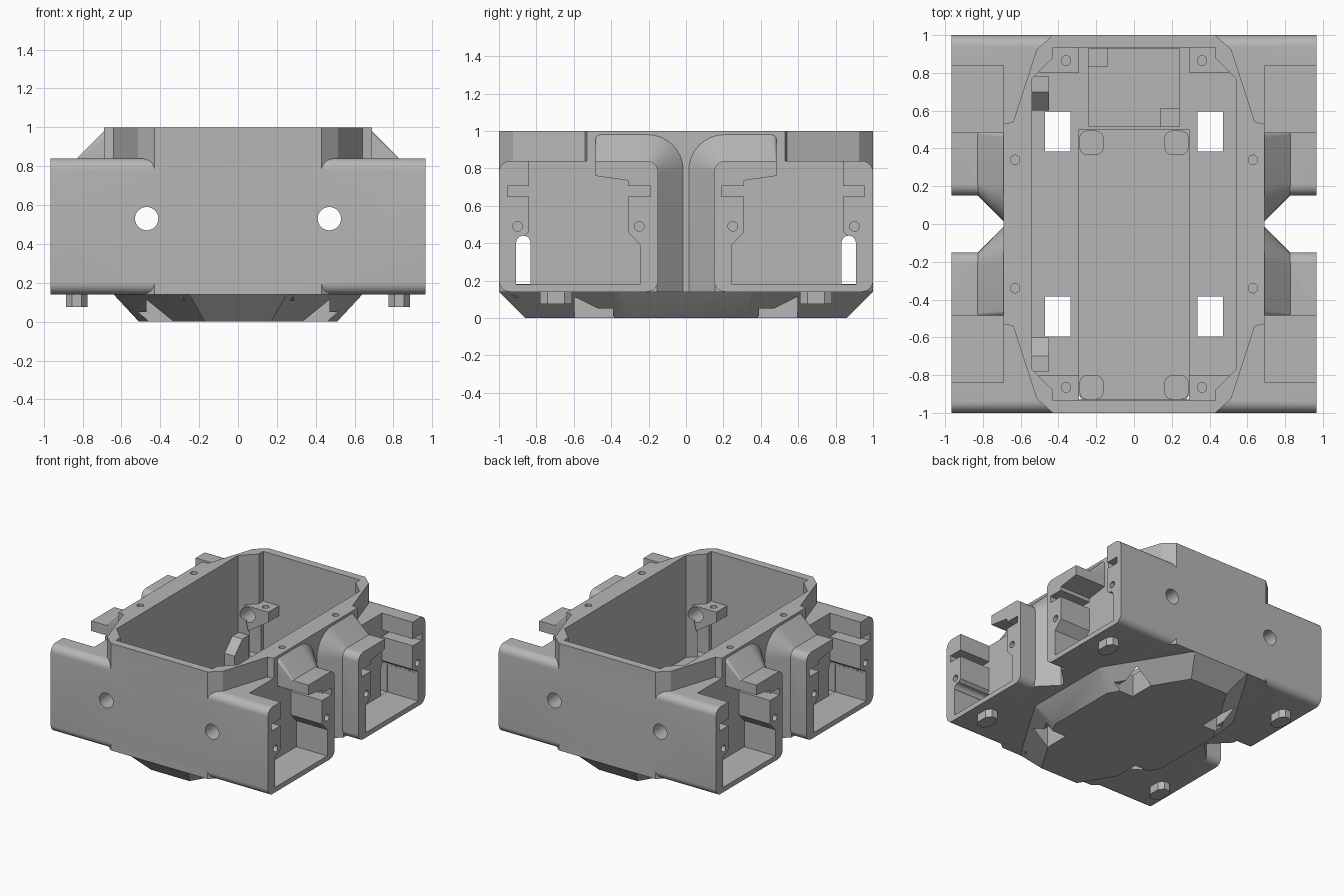
import bpy, bmesh
from math import cos, sin, pi, radians
from mathutils import Vector

cube = bpy.data.objects.get("Cube")
if cube:
    bpy.data.objects.remove(cube, do_unlink=True)

grey = bpy.data.materials.new("plain_grey")
grey.use_nodes = True
grey.diffuse_color = (0.47, 0.47, 0.47, 1)
grey.node_tree.nodes["Principled BSDF"].inputs["Base Color"].default_value = grey.diffuse_color

SIGNS = [(sx, sy) for sx in (1, -1) for sy in (1, -1)]
PLACE = {"x": lambda u, v, w: (w, u, v),
         "y": lambda u, v, w: (u, w, v),
         "z": lambda u, v, w: (u, v, w)}


def finish(name, bm):
    bmesh.ops.recalc_face_normals(bm, faces=bm.faces)
    mesh = bpy.data.meshes.new(name)
    bm.to_mesh(mesh)
    bm.free()
    mesh.materials.append(grey)
    ob = bpy.data.objects.new(name, mesh)
    bpy.context.collection.objects.link(ob)
    return ob


def prism(name, pts, axis, lo, hi, sx=1, sy=1):
    """Extrude a flat outline along an axis, optionally mirrored in x and y."""
    bm = bmesh.new()
    rings = []
    for w in (lo, hi):
        ring = []
        for u, v in pts:
            x, y, z = PLACE[axis](u, v, w)
            ring.append(bm.verts.new((x * sx, y * sy, z)))
        rings.append(ring)
        bm.faces.new(ring)
    n = len(pts)
    for i in range(n):
        j = (i + 1) % n
        bm.faces.new((rings[0][i], rings[0][j], rings[1][j], rings[1][i]))
    return finish(name, bm)


def solid(name, pts):
    """Convex solid around a set of points."""
    bm = bmesh.new()
    for p in pts:
        bm.verts.new(p)
    out = bmesh.ops.convex_hull(bm, input=bm.verts)
    loose = [e for e in out["geom_interior"] if isinstance(e, bmesh.types.BMVert)]
    bmesh.ops.delete(bm, geom=loose, context="VERTS")
    bmesh.ops.dissolve_limit(bm, angle_limit=radians(0.5), verts=bm.verts, edges=bm.edges)
    return finish(name, bm)


def rect(u0, u1, v0, v1):
    return [(u0, v0), (u1, v0), (u1, v1), (u0, v1)]


def rounded(u0, u1, v0, v1, radii, n=8):
    """Rectangle with a radius per corner, counter-clockwise from lower left."""
    pts = []
    corners = [(u0, v0, 1, 1), (u1, v0, -1, 1), (u1, v1, -1, -1), (u0, v1, 1, -1)]
    for k, ((u, v, du, dv), r) in enumerate(zip(corners, radii)):
        if not r:
            pts.append((u, v))
            continue
        for i in range(n + 1):
            a = pi + (k + i / n) * pi / 2
            pts.append((u + du * r + r * cos(a), v + dv * r + r * sin(a)))
    return pts


def circle(u, v, r, n=24):
    return [(u + r * cos(2 * pi * i / n), v + r * sin(2 * pi * i / n)) for i in range(n)]


def four_way(quarter):
    """Closed outline from a quarter listed from the y end to the x side."""
    q = list(quarter)
    return (q + [(x, -y) for x, y in reversed(q)]
            + [(-x, -y) for x, y in q] + [(-x, y) for x, y in reversed(q)])


def combine(tool, op):
    bpy.context.view_layer.objects.active = body
    mod = body.modifiers.new("combine", "BOOLEAN")
    mod.operation, mod.solver, mod.object = op, "EXACT", tool
    bpy.ops.object.modifier_apply(modifier=mod.name)
    bpy.data.objects.remove(tool, do_unlink=True)


def add(tool):
    combine(tool, "UNION")


def cut(tool):
    combine(tool, "DIFFERENCE")


# central hull with tapered corners
body = prism("chassis_body", four_way([(0.43, 1), (0.515, 0.925), (0.64, 0.54), (0.69, 0.53)]),
             "z", 0.14, 1)

# front and rear cross boxes that hold the side pockets
for sy in (1, -1):
    add(prism("cross_box", rounded(0.15, 1, 0.14, 0.84, [0.06] * 4), "x", -0.965, 0.965, 1, sy))

# flared shoulders between hull and pockets
for sx, sy in SIGNS:
    wide = rounded(0.015, 0.485, 0.14, 0.98, [0, 0, 0.03, 0.19])
    narrow = rounded(0.155, 0.485, 0.14, 0.838, [0, 0, 0.01, 0.06])
    pts = [(sx * x, sy * y, z) for x, prof in ((0.62, wide), (0.69, wide), (0.83, narrow))
           for y, z in prof]
    add(solid("shoulder", pts))

# tapered belly
levels = [(0, [(0.17, 0.86), (0.51, 0.3)]),
          (0.14, [(0.25, 1), (0.64, 0.36)]),
          (0.19, [(0.32, 1), (0.685, 0.4)])]
add(solid("belly", [(x, y, z) for z, q in levels for x, y in four_way(q)]))

# open tub with sunken floor panels
cut(prism("tub", four_way([(0.43, 0.935), (0.43, 0.88), (0.54, 0.77)]), "z", 0.18, 1.2))
cut(prism("floor_panel", rect(-0.29, 0.29, -0.93, 0.5), "z", 0.12, 0.3))
cut(prism("floor_panel_small", rect(-0.24, 0.24, 0.515, 0.93), "z", 0.12, 0.3))

# side pockets: stepped profile, open at the top
pocket = [(0.245, 0.18), (0.91, 0.18), (0.91, 0.4), (0.84, 0.46), (0.84, 0.65), (0.955, 0.65),
          (0.955, 0.705), (0.84, 0.705), (0.84, 1.2), (0.485, 1.2), (0.485, 0.76),
          (0.31, 0.735), (0.31, 0.705), (0.19, 0.705), (0.19, 0.65), (0.31, 0.65),
          (0.31, 0.46), (0.245, 0.39)]
for sx, sy in SIGNS:
    cut(prism("pocket", pocket, "x", 0.69, 1.1, sx, sy))
    for y in (0.25, 0.9):
        cut(prism("pocket_screw", circle(y, 0.49, 0.026, 16), "x", 0.72, 1.1, sx, sy))

# brackets in the tub corners
for sx, sy in SIGNS:
    pts = [(0.29, 0.8), (0.5, 0.8), (0.5, 0.97), (0.29, 0.97)]
    add(solid("corner_bracket", [(sx * x, sy * y, z) for x, y in pts for z in (0.52, 0.6)]
              + [(sx * 0.47, sy * y, 0.4) for y in (0.8, 0.97)]))
    cut(prism("bracket_screw", circle(0.36, 0.865, 0.025, 16), "z", 0.5, 0.8, sx, sy))

# cable slots through the side walls
for sy in (1, -1):
    cut(prism("cable_slot", rounded(0.832, 0.908, 0.181, 0.44, [0, 0, 0.037, 0.037]),
              "x", -1.1, 1.1, 1, sy))

# round holes through the front and rear walls
for sx, sy in SIGNS:
    cut(prism("wall_hole", circle(0.47, 0.53, 0.06, 32), "y", 0.6, 1.2, sx, sy))

# floor windows, opening sideways at the belly
for sx, sy in SIGNS:
    cut(prism("window", rect(0.335, 0.47, 0.385, 0.595), "z", -0.1, 0.3, sx, sy))
    cut(prism("belly_notch", rect(0.34, 0.75, 0.39, 0.59), "z", -0.1, 0.05, sx, sy))
    cut(prism("rim_screw", circle(0.63, 0.34, 0.025, 16), "z", 0.8, 1.2, sx, sy))

bpy.context.view_layer.objects.active = body
body.select_set(True)
bpy.ops.object.shade_smooth_by_angle(angle=radians(25))
body.select_set(False)

# pegs under the pockets
for sx, sy in SIGNS:
    peg = [(0.775, 0.65), (0.805, 0.61), (0.855, 0.61), (0.885, 0.65),
           (0.885, 0.74), (0.855, 0.78), (0.805, 0.78), (0.775, 0.74)]
    prism("foot_peg", peg, "z", 0.075, 0.16, sx, sy)

# low floor bosses and cable guides
for sx in (1, -1):
    for y in (0.43, -0.865):
        prism("floor_boss", rounded(sx * 0.225 - 0.064, sx * 0.225 + 0.064, y - 0.064, y + 0.064,
                                    [0.04] * 4, 4), "z", 0.11, 0.17)
for x, y in ((-0.19, 0.88), (0.19, 0.565)):
    prism("square_boss", rect(x - 0.05, x + 0.05, y - 0.05, y + 0.05), "z", 0.11, 0.17)
for sy in (1, -1):
    solid("cable_guide", [(x, sy * y, z) for x in (-0.55, -0.45)
                          for y, z in ((0.6, 0.17), (0.78, 0.17), (0.6, 0.28), (0.7, 0.38), (0.78, 0.38))])
